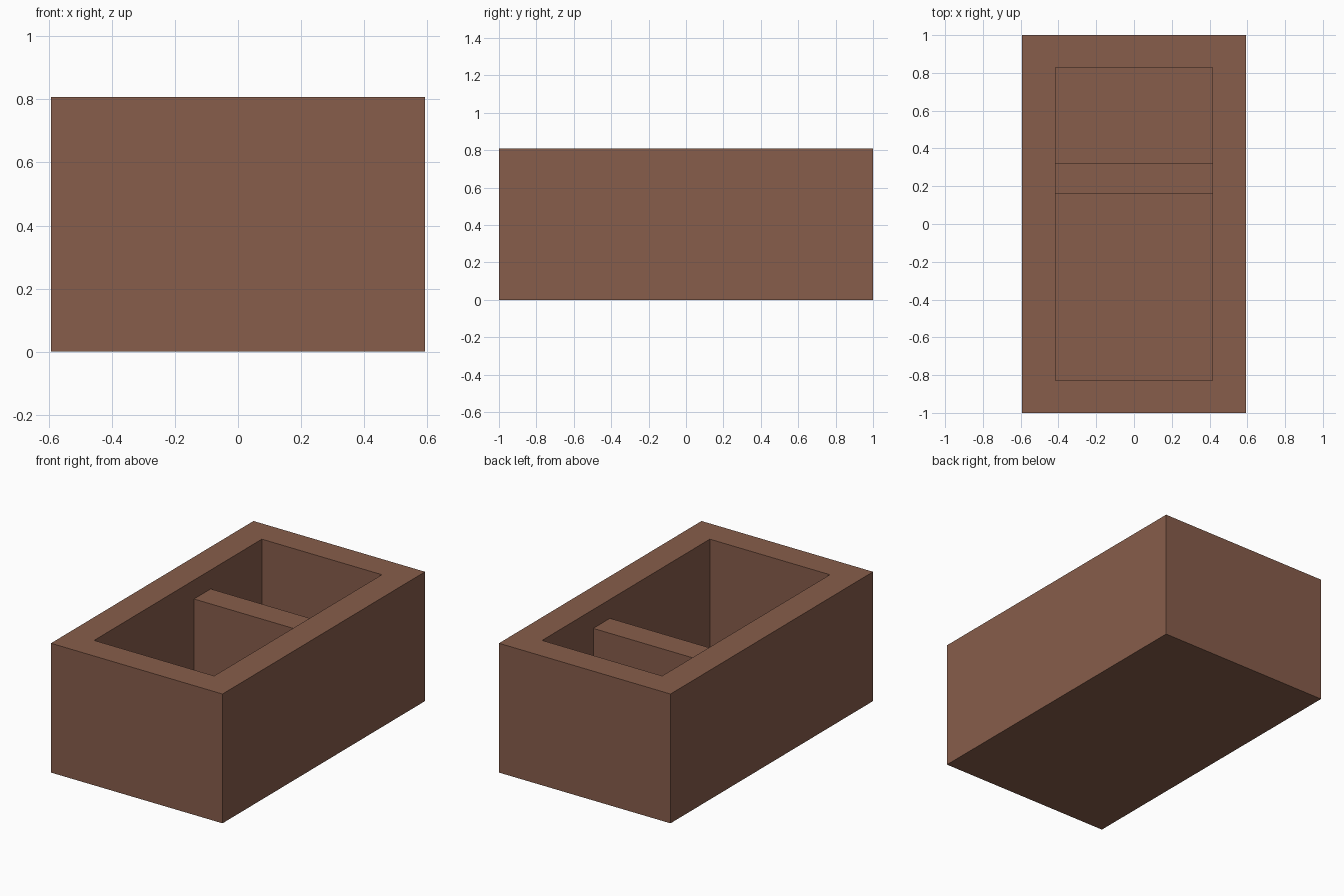
import bpy, bmesh

if "Cube" in bpy.data.objects:
    bpy.data.objects.remove(bpy.data.objects["Cube"])

W, L, H = 0.593, 1.0, 0.808        # half width, half length, height
IW, IL, FLOOR = 0.415, 0.828, 0.10  # inner half sizes and floor level

brown = bpy.data.materials.new("clay brown")
brown.diffuse_color = (0.245, 0.110, 0.070, 1.0)
brown.use_nodes = True
brown.node_tree.nodes["Principled BSDF"].inputs["Base Color"].default_value = brown.diffuse_color


def finish(bm, name):
    mesh = bpy.data.meshes.new(name)
    bm.to_mesh(mesh)
    bm.free()
    mesh.materials.append(brown)
    obj = bpy.data.objects.new(name, mesh)
    bpy.context.collection.objects.link(obj)
    return obj


def block(bm, x0, x1, y0, y1, z0, z1):
    geo = bmesh.ops.create_cube(bm, size=1)
    for v in geo["verts"]:
        v.co = ((x0 + x1) / 2 + v.co.x * (x1 - x0),
                (y0 + y1) / 2 + v.co.y * (y1 - y0),
                (z0 + z1) / 2 + v.co.z * (z1 - z0))


# Trough: solid block whose top is inset to a rim and sunk to the floor
bm = bmesh.new()
block(bm, -W, W, -L, L, 0, H)
top = max(bm.faces, key=lambda f: f.calc_center_median().z)
bmesh.ops.inset_region(bm, faces=[top], thickness=0.1, use_even_offset=True)
for v in top.verts:
    v.co.x = IW if v.co.x > 0 else -IW
    v.co.y = IL if v.co.y > 0 else -IL
well = bmesh.ops.extrude_discrete_faces(bm, faces=[top])["faces"][0]
for v in well.verts:
    v.co.z = FLOOR
bmesh.ops.recalc_face_normals(bm, faces=bm.faces)
finish(bm, "trough")

# Divider: lower wall across the well
bm = bmesh.new()
block(bm, -IW, IW, 0.158, 0.323, FLOOR, 0.69)
finish(bm, "divider")
